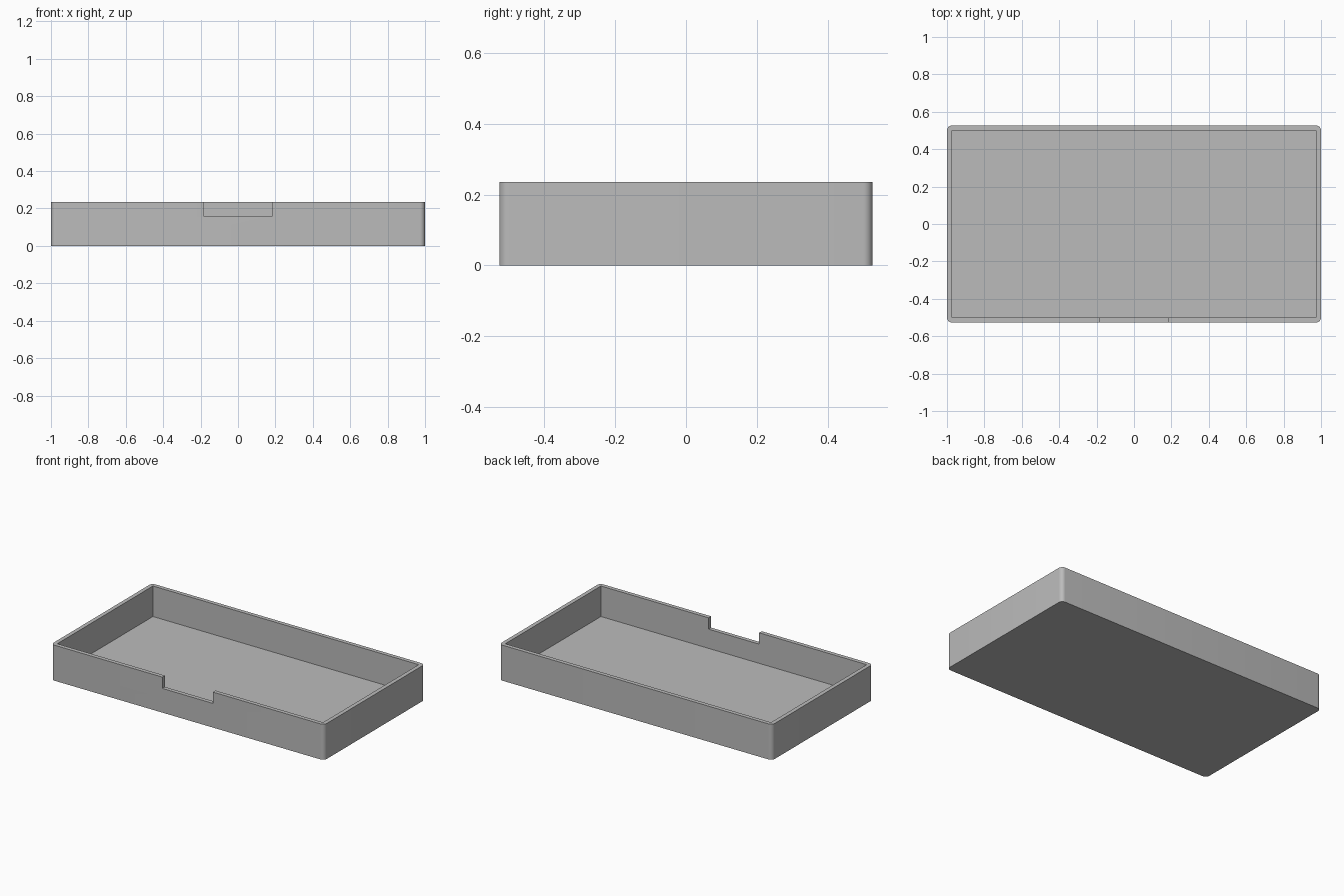
import bpy
import bmesh
import math

old = bpy.data.objects.get("Cube")
if old:
    bpy.data.objects.remove(old, do_unlink=True)

LENGTH, DEPTH, HEIGHT = 2.0, 1.054, 0.235
WALL, FLOOR, RADIUS = 0.027, 0.033, 0.027
NOTCH_WIDTH, NOTCH_BOTTOM = 0.37, 0.16

grey = bpy.data.materials.new("plain grey")
grey.use_nodes = True
colour = (0.5, 0.5, 0.5, 1)
grey.diffuse_color = colour
grey.node_tree.nodes["Principled BSDF"].inputs["Base Color"].default_value = colour


def box(name, size, centre, radius=0):
    """Box with optionally rounded vertical edges."""
    bm = bmesh.new()
    bmesh.ops.create_cube(bm, size=1)
    bmesh.ops.scale(bm, vec=size, verts=bm.verts)
    bmesh.ops.translate(bm, vec=centre, verts=bm.verts)
    if radius:
        upright = [e for e in bm.edges
                   if abs(e.verts[0].co.z - e.verts[1].co.z) > size[2] / 2]
        bmesh.ops.bevel(bm, geom=upright, offset=radius, segments=8,
                        profile=0.5, affect='EDGES')
    mesh = bpy.data.meshes.new(name)
    bm.to_mesh(mesh)
    bm.free()
    obj = bpy.data.objects.new(name, mesh)
    bpy.context.collection.objects.link(obj)
    mesh.materials.append(grey)
    return obj


# Outer body with rounded corners
tray = box("tray", (LENGTH, DEPTH, HEIGHT), (0, 0, HEIGHT / 2), RADIUS)

# Square-cornered hollow and the finger notch in the front wall
hollow = box("hollow_cutter", (LENGTH - 2 * WALL, DEPTH - 2 * WALL, HEIGHT),
             (0, 0, FLOOR + HEIGHT / 2))
notch = box("notch_cutter", (NOTCH_WIDTH, WALL * 4, HEIGHT),
            (0, -DEPTH / 2, NOTCH_BOTTOM + HEIGHT / 2))

bpy.context.view_layer.objects.active = tray
tray.select_set(True)
for cutter in (hollow, notch):
    cut = tray.modifiers.new(cutter.name, 'BOOLEAN')
    cut.operation = 'DIFFERENCE'
    cut.solver = 'EXACT'
    cut.object = cutter
    bpy.ops.object.modifier_apply(modifier=cut.name)
    bpy.data.objects.remove(cutter, do_unlink=True)

bpy.ops.object.shade_smooth_by_angle(angle=math.radians(30))
